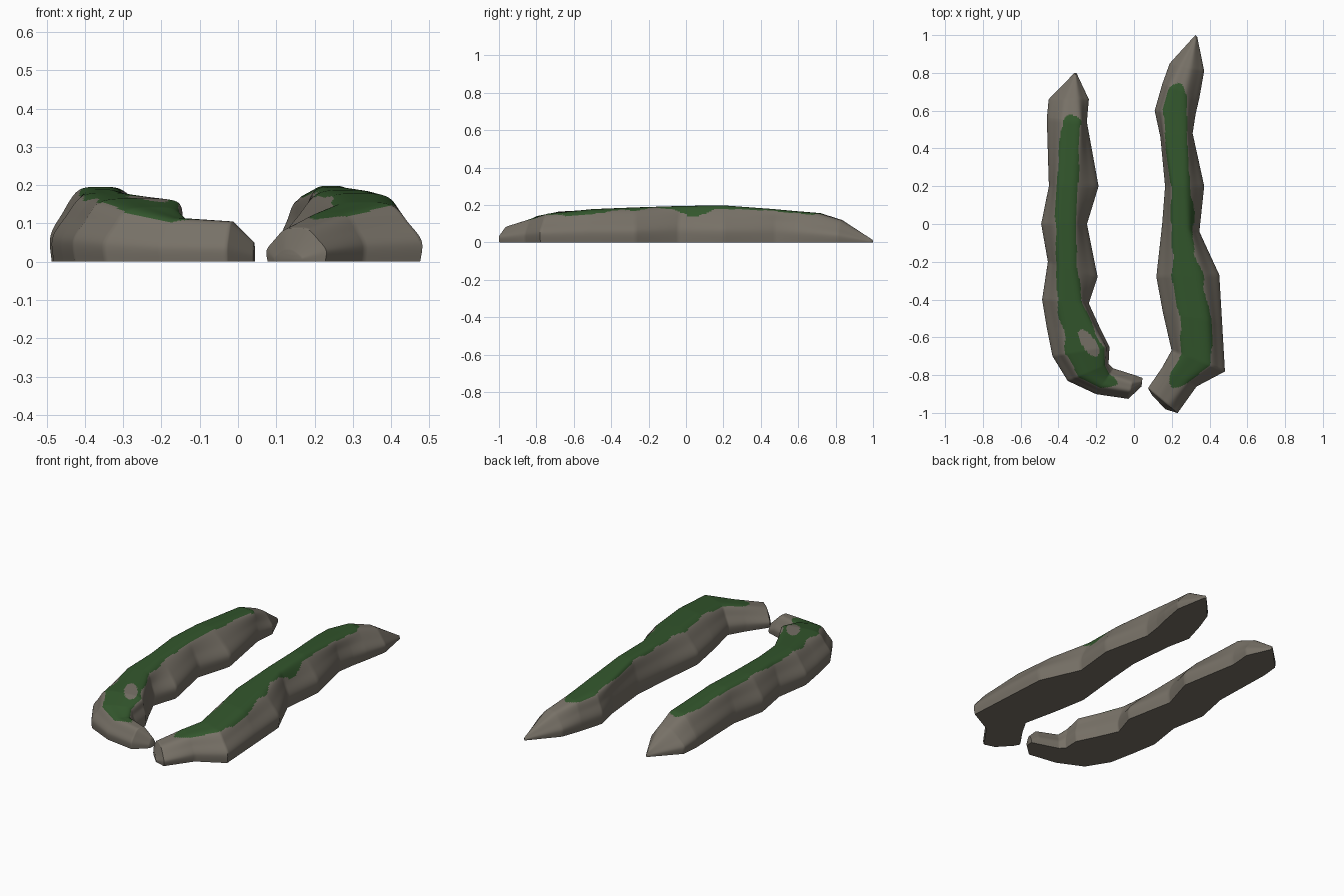
import bpy, bmesh, math
from mathutils import Vector, noise

if "Cube" in bpy.data.objects:
    bpy.data.objects.remove(bpy.data.objects["Cube"])

def material(name, col):
    m = bpy.data.materials.new(name)
    m.diffuse_color = (*col, 1)
    m.use_nodes = True
    m.node_tree.nodes["Principled BSDF"].inputs["Base Color"].default_value = m.diffuse_color
    return m

STONE = material("grey_stone", (0.185, 0.165, 0.135))
MOSS = material("green_moss", (0.032, 0.092, 0.025))
ALONG, ACROSS = 18, 10

def spline(pts, n):
    """Smooth curve through the points of one cross-section."""
    out = []
    for i in range(len(pts) - 1):
        p0, p1, p2 = pts[max(i - 1, 0)], pts[i], pts[i + 1]
        p3 = pts[min(i + 2, len(pts) - 1)]
        for k in range(n):
            t = k / n
            out.append(0.5 * (2 * p1 + (p2 - p0) * t + (2 * p0 - 5 * p1 + 4 * p2 - p3) * t * t
                              + (3 * p1 - p0 - 3 * p2 + p3) * t ** 3))
    return out + [pts[-1]]

def section(lx, ly, rx, ry, h, f0, f1):
    """Mound profile: steep foot, sloping shoulder, rounded top from f0 to f1."""
    L, R = Vector((lx, ly, 0)), Vector((rx, ry, 0))
    prof = [(0.015, 0), (0, 0.34), (f0 * 0.42, 0.64), (f0, 0.95), ((f0 + f1) / 2, 1), (f1, 0.95),
            (1 - (1 - f1) * 0.42, 0.64), (1, 0.34), (0.985, 0)]
    pts = spline([L.lerp(R, f) + Vector((0, 0, z * h)) for f, z in prof], ACROSS)
    for p in pts:
        p.z = max(p.z, 0)
    return pts

def ridge(name, stations, start, end, seed, drapes, bare=None):
    """Loft through stations (left x,y, right x,y, height, top from, top to)."""
    bm = bmesh.new()
    rows, us = [], []
    secs = [section(*s) for s in stations]
    for i in range(len(secs) - 1):
        last = i == len(secs) - 2
        for k in range(ALONG + last):
            t = k / ALONG
            rows.append([bm.verts.new(a.lerp(b, t)) for a, b in zip(secs[i], secs[i + 1])])
            us.append(i + t)
    n = len(rows[0])
    for r in range(len(rows) - 1):
        a, b, u = rows[r], rows[r + 1], us[r]
        for j in range(n - 1):
            f = bm.faces.new((a[j], a[j + 1], b[j + 1], b[j]))
            c = f.calc_center_median()
            # moss lies on the top of the ridge with a wavy edge, hanging lower at drapes
            v = abs((j + 0.5) / ACROSS - 4)
            reach = 1.05 + 0.35 * noise.noise(Vector((c.x * 9 + seed, c.y * 9, j > n / 2)))
            for x, y, rad, extra in drapes:
                reach += extra * max(0, 1 - ((c.x - x) ** 2 + (c.y - y) ** 2) / rad ** 2)
            reach *= math.sqrt(max(0, min(1, (u - start) / 0.4, (end - u) / 0.4)))
            moss = v < reach
            # bare patch left in the moss
            if bare and moss:
                dx, dy = c.x - bare[0], c.y - bare[1]
                moss = ((dx + 0.65 * dy) / 0.042) ** 2 + ((0.65 * dx - dy) / 0.10) ** 2 > 1
            f.material_index = int(moss)
        bm.faces.new((a[0], b[0], b[-1], a[-1]))
    # end caps
    bm.faces.new(rows[0])
    bm.faces.new(rows[-1])
    bmesh.ops.recalc_face_normals(bm, faces=bm.faces)
    me = bpy.data.meshes.new(name)
    bm.to_mesh(me)
    bm.free()
    ob = bpy.data.objects.new(name, me)
    bpy.context.collection.objects.link(ob)
    me.materials.append(STONE)
    me.materials.append(MOSS)
    bpy.ops.object.select_all(action='DESELECT')
    ob.select_set(True)
    bpy.context.view_layer.objects.active = ob
    bpy.ops.object.shade_smooth_by_angle(angle=math.radians(60))

# left ridge, hooking inward at the front
ridge("left_rock_ridge", [
    (-.315, .80, -.305, .80, .02, .4, .6),
    (-.45, .66, -.24, .66, .12, .38, .75),
    (-.46, .56, -.25, .54, .165, .36, .85),
    (-.45, .20, -.19, .20, .195, .17, .58),
    (-.49, .00, -.25, .00, .195, .30, .76),
    (-.455, -.20, -.195, -.28, .188, .20, .58),
    (-.485, -.40, -.24, -.42, .18, .32, .84),
    (-.46, -.55, -.185, -.54, .172, .30, .87),
    (-.43, -.70, -.13, -.65, .165, .24, .90),
    (-.35, -.83, -.135, -.74, .142, .28, .88),
    (-.20, -.90, -.11, -.765, .114, .28, .74),
    (-.03, -.925, .00, -.80, .105, .30, .70),
    (.04, -.86, .045, -.815, .05, .35, .65),
], 1.7, 10.45, 3.0, [(-.25, .57, .07, .6), (-.22, -.85, .10, .2)], bare=(-.24, -.63))

# right ridge, longer and nearly straight
ridge("right_rock_ridge", [
    (.325, 1.0, .335, .99, .015, .4, .6),
    (.19, .85, .37, .81, .12, .28, .65),
    (.15, .74, .345, .67, .157, .20, .65),
    (.11, .60, .325, .58, .167, .20, .78),
    (.14, .46, .31, .48, .178, .14, .82),
    (.165, .20, .37, .20, .198, .17, .60),
    (.15, .00, .345, -.04, .195, .26, .74),
    (.12, -.28, .45, -.27, .187, .27, .72),
    (.155, -.47, .465, -.52, .178, .27, .76),
    (.20, -.67, .48, -.78, .155, .20, .72),
    (.15, -.76, .33, -.86, .128, .25, .75),
    (.075, -.87, .23, -1.0, .088, .30, .70),
    (.095, -.905, .165, -.98, .03, .35, .65),
], 1.7, 10.4, 11.0, [(.31, .04, .12, .75), (.41, -.55, .16, .35)])
